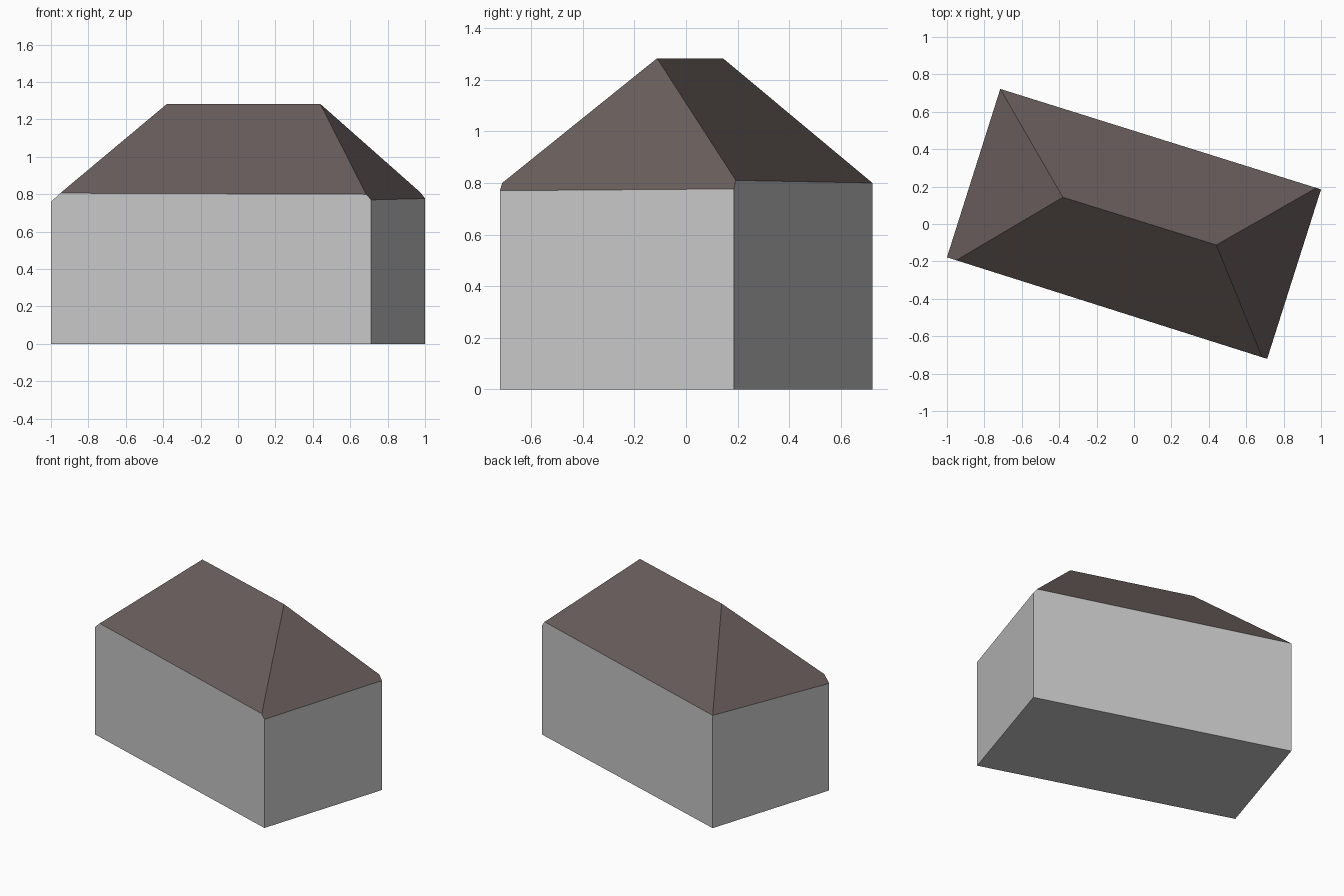
import bpy

if "Cube" in bpy.data.objects:
    bpy.data.objects.remove(bpy.data.objects["Cube"])


def material(name, rgb):
    m = bpy.data.materials.new(name)
    m.diffuse_color = (*rgb, 1)
    m.use_nodes = True
    m.node_tree.nodes["Principled BSDF"].inputs["Base Color"].default_value = m.diffuse_color
    return m


def part(name, points, faces, mat):
    """Flat-faced object from named points and faces given as point names."""
    keys = list(points)
    mesh = bpy.data.meshes.new(name)
    mesh.from_pydata([points[k] for k in keys], [],
                     [[keys.index(k) for k in f.split()] for f in faces])
    mesh.materials.append(mat)
    obj = bpy.data.objects.new(name, mesh)
    bpy.context.collection.objects.link(obj)


# Footprint corners: front left, front right, back right, back left
plan = {"fl": (-1.0, -0.178), "fr": (0.712, -0.721),
        "br": (1.0, 0.185), "bl": (-0.715, 0.722)}
eave_z = {"fl": 0.76, "fr": 0.77, "br": 0.777, "bl": 0.80}

ground = {k + "0": (*p, 0) for k, p in plan.items()}
eaves = {k: (*p, eave_z[k]) for k, p in plan.items()}

# Points where the long roof slopes meet the long walls
hips = {"hfl": (-0.95, -0.194, 0.806), "hfr": (0.685, -0.712, 0.80),
        "hbr": (0.975, 0.193, 0.81)}
ridge = {"rl": (-0.38, 0.143, 1.283), "rr": (0.44, -0.112, 1.283)}

# Walls and floor
part("walls", {**ground, **eaves, **hips},
     ["fl0 fr0 fr hfr hfl fl", "fr0 br0 br fr",
      "br0 bl0 bl hbr br", "bl0 fl0 fl bl", "fl0 bl0 br0 fr0"],
     material("light grey wall", (0.57, 0.57, 0.57)))

# Hipped roof
part("roof", {**eaves, **hips, **ridge},
     ["hfl hfr rr rl", "fr br hbr rr hfr",
      "hbr bl rl rr", "bl fl hfl rl"],
     material("brown roof", (0.138, 0.108, 0.105)))
